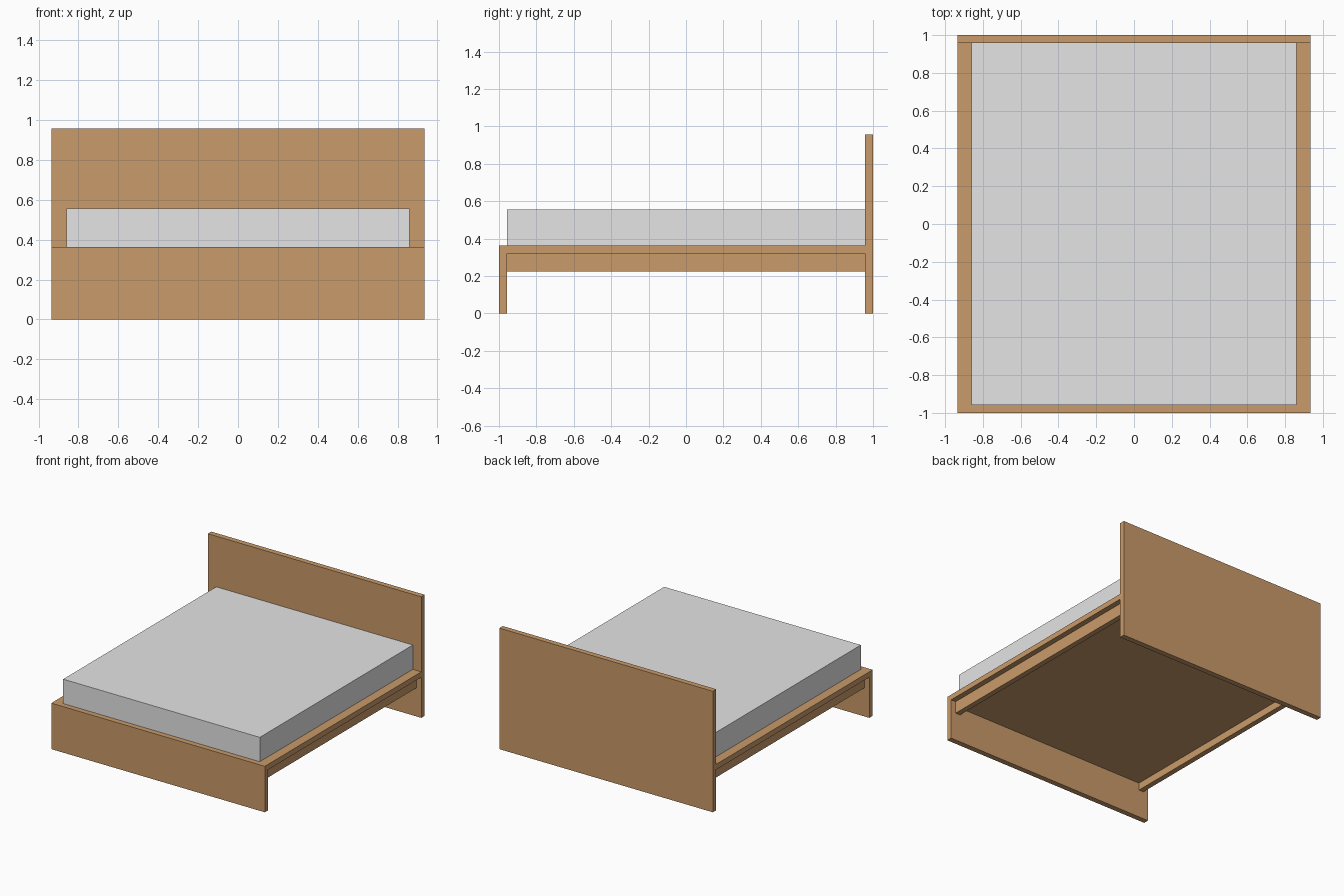
import bpy

if "Cube" in bpy.data.objects:
    bpy.data.objects.remove(bpy.data.objects["Cube"])


def material(name, rgb):
    m = bpy.data.materials.new(name)
    m.diffuse_color = (*rgb, 1)
    m.use_nodes = True
    m.node_tree.nodes["Principled BSDF"].inputs["Base Color"].default_value = m.diffuse_color
    return m


wood = material("warm_wood", (0.584, 0.328, 0.144))
fabric = material("light_grey_fabric", (0.78, 0.78, 0.78))


def box(name, lo, hi, mat):
    """Axis-aligned box between two corners."""
    bpy.ops.mesh.primitive_cube_add(size=1, location=[(a + b) / 2 for a, b in zip(lo, hi)])
    ob = bpy.context.object
    ob.name = name
    ob.scale = [b - a for a, b in zip(lo, hi)]
    bpy.ops.object.transform_apply(location=False, rotation=False, scale=True)
    ob.data.materials.append(mat)
    return ob


W = 0.935        # half width of the frame
INNER = 0.957    # inner face of both end boards
BED = 0.861      # half width of the mattress
TOP = 0.364      # top of the side ledges
LEDGE = 0.321    # underside of the side ledges
BASE = 0.283     # underside of the mattress base

# End boards
box("headboard", (-W, INNER, 0), (W, 1, 0.958), wood)
box("footboard", (-W, -1, 0), (W, -INNER, TOP), wood)

# Mattress on a base board set between the rails
box("mattress", (-BED, -INNER, LEDGE), (BED, INNER, 0.557), fabric)
box("mattress_base", (-0.85, -INNER, BASE), (0.85, INNER, LEDGE), wood)

# Side ledges and the rails below them
for name, s in (("left", -1), ("right", 1)):
    for part, a, b, z0, z1 in (("ledge", BED, W, LEDGE, TOP),
                               ("rail", 0.85, 0.892, 0.225, LEDGE)):
        x0, x1 = sorted((s * a, s * b))
        box(f"{name}_{part}", (x0, -INNER, z0), (x1, INNER, z1), wood)
